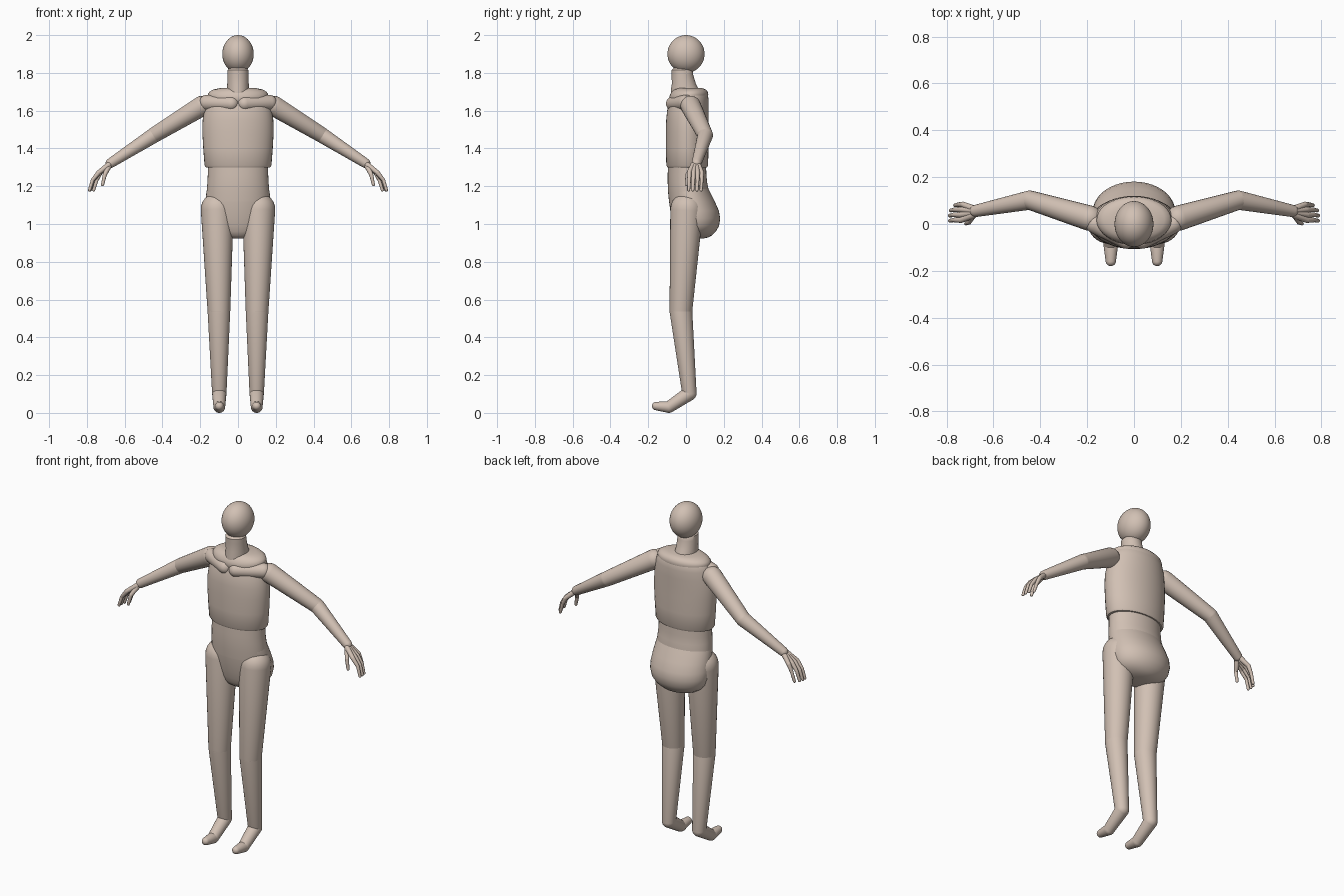
import bpy, bmesh, math
from mathutils import Vector

skin = bpy.data.materials.new("warm beige")
skin.diffuse_color = (0.64, 0.53, 0.455, 1)


def skin_rings(name, rings):
    """Make a closed smooth mesh through rings of points."""
    bm = bmesh.new()
    loops = [[bm.verts.new(p) for p in ring] for ring in rings]
    n = len(loops[0])
    for a, b in zip(loops, loops[1:]):
        for i in range(n):
            j = (i + 1) % n
            bm.faces.new((a[i], a[j], b[j], b[i]))
    bm.faces.new(loops[0])
    bm.faces.new(loops[-1])
    bmesh.ops.recalc_face_normals(bm, faces=bm.faces)
    me = bpy.data.meshes.new(name)
    bm.to_mesh(me)
    bm.free()
    ob = bpy.data.objects.new(name, me)
    bpy.context.collection.objects.link(ob)
    me.materials.append(skin)
    bpy.ops.object.select_all(action='DESELECT')
    ob.select_set(True)
    bpy.context.view_layer.objects.active = ob
    bpy.ops.object.shade_smooth_by_angle(angle=math.radians(40))
    return ob


def loft(name, sections, n=40):
    """Horizontal ellipses given as (z, half width, front y, back y)."""
    rings = []
    for z, rx, f, b in sections:
        ring = []
        for i in range(n):
            a = math.tau * i / n
            ring.append((rx * math.cos(a), (f + b) / 2 + (b - f) / 2 * math.sin(a), z))
        rings.append(ring)
    return skin_rings(name, rings)


def capsule(name, p0, p1, r0, r1, n=24, caps=6):
    """Tapered round-ended limb segment."""
    p0, p1 = Vector(p0), Vector(p1)
    d = (p1 - p0).normalized()
    u = d.cross(Vector((0, 1, 0.1))).normalized()
    v = d.cross(u)
    tilt = math.asin((r0 - r1) / (p1 - p0).length)
    prof = []
    for k in range(caps + 1):
        t = -math.pi / 2 + 0.02 + (math.pi / 2 - 0.02 + tilt) * k / caps
        prof.append((p0, r0, t))
    for k in range(caps + 1):
        t = tilt + (math.pi / 2 - 0.02 - tilt) * k / caps
        prof.append((p1, r1, t))
    rings = []
    for c, r, t in prof:
        rings.append([c + d * (r * math.sin(t)) + (u * math.cos(a) + v * math.sin(a)) * (r * math.cos(t))
                      for a in (math.tau * i / n for i in range(n))])
    return skin_rings(name, rings)


def chain(name, joints, s, n=24):
    """Mirrored run of segments; joints are (x, y, z, radius)."""
    for k, (a, b) in enumerate(zip(joints, joints[1:])):
        capsule(f"{name}_{k + 1}", (a[0] * s, a[1], a[2]), (b[0] * s, b[1], b[2]), a[3], b[3], n)


# Head: egg-shaped ball
head = []
for k in range(25):
    t = -math.pi / 2 + 0.02 + (math.pi - 0.04) * k / 24
    c = math.cos(t)
    head.append((1.9 + 0.1 * math.sin(t), 0.083 * c, -0.098 * c, 0.098 * c))
loft("head", head)

# Neck
loft("neck", [(1.66, 0.062, -0.08, 0.085), (1.71, 0.06, -0.08, 0.068), (1.74, 0.057, -0.075, 0.053),
              (1.79, 0.056, -0.076, 0.038), (1.815, 0.055, -0.077, 0.035), (1.825, 0.045, -0.065, 0.025)])

# Shoulder yoke on top of the rib cage
loft("shoulder_yoke", [(1.64, 0.14, -0.08, 0.10), (1.66, 0.157, -0.09, 0.115), (1.685, 0.16, -0.085, 0.118),
                       (1.70, 0.152, -0.075, 0.115), (1.712, 0.13, -0.065, 0.105), (1.72, 0.09, -0.045, 0.085)])

# Rib cage
loft("chest", [(1.297, 0.155, -0.085, 0.10), (1.30, 0.17, -0.099, 0.112), (1.31, 0.177, -0.104, 0.117),
               (1.40, 0.184, -0.107, 0.119), (1.49, 0.189, -0.107, 0.119), (1.55, 0.187, -0.105, 0.119),
               (1.60, 0.18, -0.10, 0.12), (1.65, 0.168, -0.085, 0.12), (1.685, 0.155, -0.07, 0.116),
               (1.70, 0.14, -0.06, 0.108)])

# Waist
loft("waist", [(1.12, 0.165, -0.09, 0.12), (1.17, 0.166, -0.095, 0.122), (1.22, 0.162, -0.097, 0.112),
               (1.26, 0.16, -0.097, 0.108), (1.32, 0.16, -0.095, 0.106)])

# Pelvis with full seat at the back
loft("pelvis", [(0.922, 0.035, -0.015, 0.085), (0.928, 0.075, -0.03, 0.115), (0.94, 0.115, -0.045, 0.138),
                (0.96, 0.145, -0.056, 0.158), (0.99, 0.166, -0.066, 0.175), (1.03, 0.176, -0.075, 0.181),
                (1.07, 0.177, -0.083, 0.174), (1.12, 0.173, -0.09, 0.152), (1.17, 0.167, -0.095, 0.127),
                (1.20, 0.16, -0.094, 0.112)])

for side, s in (("right", 1), ("left", -1)):
    # Collar bone
    chain(side + "_collar_bone", [(0.035, -0.068, 1.637, 0.038), (0.165, 0.0, 1.642, 0.042)], s)
    # Arm
    chain(side + "_arm", [(0.19, 0.025, 1.625, 0.054), (0.445, 0.102, 1.47, 0.041), (0.675, 0.056, 1.322, 0.026)], s)
    # Leg
    chain(side + "_leg", [(0.11, 0.004, 1.078, 0.087), (0.101, -0.027, 0.54, 0.06), (0.099, 0.018, 0.103, 0.038)], s, 32)
    # Foot and toes
    chain(side + "_foot", [(0.099, 0.018, 0.103, 0.038), (0.099, -0.09, 0.031, 0.031), (0.099, -0.158, 0.036, 0.022)], s)
    # Palm bones and curled fingers, spread across the hand
    for f in range(4):
        y = 0.083 - 0.022 * f
        reach = (-0.022, -0.004, 0.0, 0.0)[f]
        chain(f"{side}_finger_{f + 1}",
              [(0.685, 0.053 + (y - 0.053) * 0.4, 1.313, 0.015), (0.738 + reach * 0.4, y, 1.272, 0.0125),
               (0.77 + reach, y, 1.232, 0.0095), (0.786 + reach, y - 0.003, 1.18, 0.008)], s, 12)
    # Thumb
    chain(side + "_thumb", [(0.683, 0.043, 1.308, 0.015), (0.705, 0.008, 1.262, 0.011),
                            (0.717, 0.002, 1.208, 0.008)], s, 12)
